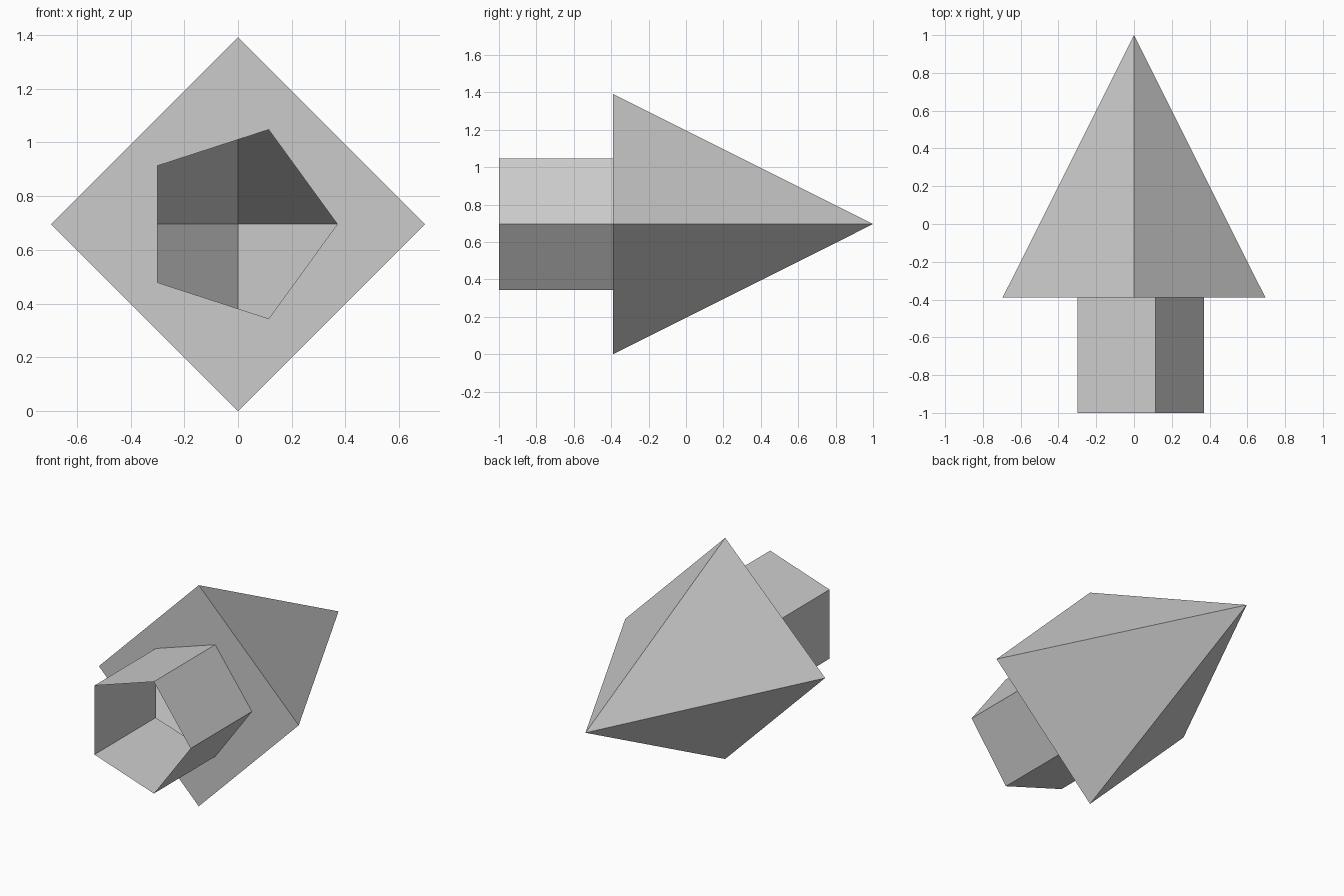
import bpy
import bmesh
import math

if "Cube" in bpy.data.objects:
    bpy.data.objects.remove(bpy.data.objects["Cube"], do_unlink=True)

HEAD_R, SHAFT_R = 0.696, 0.37
CENTRE_Z = HEAD_R
Y_FRONT, Y_BASE, Y_TIP = -1.0, -0.39, 1.0

grey = bpy.data.materials.new("plain grey")
grey.use_nodes = True
colour = (0.6, 0.6, 0.6, 1.0)
grey.diffuse_color = colour
grey.node_tree.nodes["Principled BSDF"].inputs["Base Color"].default_value = colour


def ring(bm, sides, radius, y):
    """Regular polygon facing along y, with its first corner on +x."""
    return [bm.verts.new((radius * math.cos(math.tau * i / sides), y,
                          CENTRE_Z + radius * math.sin(math.tau * i / sides)))
            for i in range(sides)]


def loop_edges(bm, verts):
    return [bm.edges.new((verts[i - 1], verts[i])) for i in range(len(verts))]


def finish(bm, name):
    mesh = bpy.data.meshes.new(name)
    bm.to_mesh(mesh)
    bm.free()
    mesh.materials.append(grey)
    obj = bpy.data.objects.new(name, mesh)
    bpy.context.collection.objects.link(obj)


# Arrowhead: hollow four-sided pyramid, its base pierced by a pentagonal hole
bm = bmesh.new()
outer = ring(bm, 4, HEAD_R, Y_BASE)
hole = ring(bm, 5, SHAFT_R, Y_BASE)
rim = loop_edges(bm, outer) + loop_edges(bm, hole)
bmesh.ops.triangle_fill(bm, edges=rim, use_beauty=True, normal=(0, -1, 0))
tip = bm.verts.new((0, Y_TIP, CENTRE_Z))
for i in range(4):
    bm.faces.new((outer[i - 1], tip, outer[i]))
bmesh.ops.recalc_face_normals(bm, faces=bm.faces[:])
finish(bm, "arrowhead")

# Shaft: open pentagonal tube leading into the hollow head
bm = bmesh.new()
front = ring(bm, 5, SHAFT_R, Y_FRONT)
back = ring(bm, 5, SHAFT_R, Y_BASE)
for i in range(5):
    bm.faces.new((front[i - 1], back[i - 1], back[i], front[i]))
finish(bm, "shaft")
